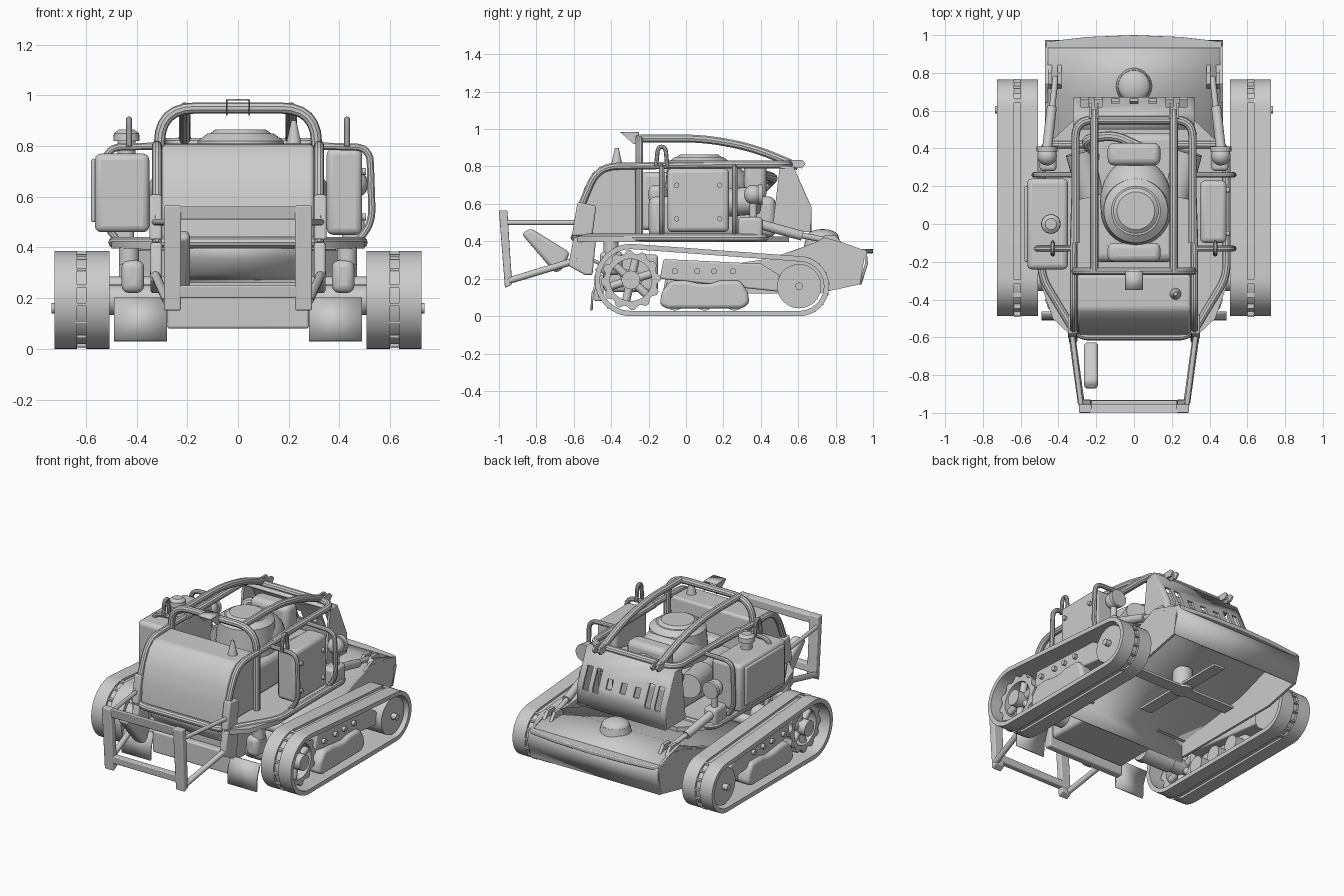
import bpy, bmesh
from math import sin, cos, pi, radians
from mathutils import Vector, Matrix

def add(name, bm, bevel=0):
    bmesh.ops.recalc_face_normals(bm, faces=bm.faces)
    me = bpy.data.meshes.new(name)
    bm.to_mesh(me)
    bm.free()
    o = bpy.data.objects.new(name, me)
    bpy.context.collection.objects.link(o)
    if bevel:
        m = o.modifiers.new("bevel", 'BEVEL')
        m.width, m.segments, m.limit_method = bevel, 3, 'ANGLE'
    return o

def place(axis, p, a):
    return {'x': (a, p[0], p[1]), 'y': (p[0], a, p[1]), 'z': (p[0], p[1], a)}[axis]

def prism(name, pts, axis, a, b, bevel=0):
    bm = bmesh.new()
    lo = [bm.verts.new(place(axis, p, a)) for p in pts]
    hi = [bm.verts.new(place(axis, p, b)) for p in pts]
    bm.faces.new(lo)
    bm.faces.new(hi)
    for i in range(len(pts)):
        bm.faces.new((lo[i - 1], lo[i], hi[i], hi[i - 1]))
    return add(name, bm, bevel)

def box(name, x0, x1, y0, y1, z0, z1, bevel=0):
    return prism(name, [(x0, y0), (x1, y0), (x1, y1), (x0, y1)], 'z', z0, z1, bevel)

def ring(name, outer, inner, a, b):
    bm = bmesh.new()
    L = [[bm.verts.new(place('x', p, x)) for p in pts]
         for pts, x in ((outer, a), (outer, b), (inner, b), (inner, a))]
    for k in range(4):
        for i in range(len(outer)):
            bm.faces.new((L[k - 1][i - 1], L[k - 1][i], L[k][i], L[k][i - 1]))
    return add(name, bm)

def sheet(name, pts, x0, x1, t):
    bm = bmesh.new()
    rows = [[bm.verts.new((x, *p)) for x in (x0, x1)] for p in pts]
    for r, s in zip(rows, rows[1:]):
        bm.faces.new((r[0], r[1], s[1], s[0]))
    o = add(name, bm)
    m = o.modifiers.new("thickness", 'SOLIDIFY')
    m.thickness, m.offset = t, 0
    return o

def cyl(name, p0, p1, r, r2=None, n=24):
    p0, p1 = Vector(p0), Vector(p1)
    d = p1 - p0
    M = Matrix.Translation((p0 + p1) / 2) @ d.to_track_quat('Z', 'Y').to_matrix().to_4x4()
    bm = bmesh.new()
    bmesh.ops.create_cone(bm, cap_ends=True, segments=n, radius1=r,
                          radius2=r if r2 is None else r2, depth=d.length, matrix=M)
    return add(name, bm)

def ball(name, c, s):
    bm = bmesh.new()
    bmesh.ops.create_uvsphere(bm, u_segments=28, v_segments=16, radius=1,
                              matrix=Matrix.Translation(c) @ Matrix.Diagonal((*s, 1)))
    return add(name, bm)

def tube(name, pts, r, fillet=0.06, closed=False):
    P = [Vector(p) for p in pts]
    out, n = [], len(P)
    for i, p in enumerate(P):
        if not closed and i in (0, n - 1):
            out.append(p)
            continue
        ends = []
        for q in (P[i - 1], P[(i + 1) % n]):
            d = q - p
            ends.append(p + d.normalized() * min(fillet, d.length * 0.48))
        for k in range(7):
            t = k / 6
            out.append(ends[0] * (1 - t) ** 2 + p * 2 * t * (1 - t) + ends[1] * t * t)
    cu = bpy.data.curves.new(name, 'CURVE')
    cu.dimensions, cu.bevel_depth, cu.bevel_resolution, cu.use_fill_caps = '3D', r, 3, True
    sp = cu.splines.new('POLY')
    sp.points.add(len(out) - 1)
    for q, v in zip(sp.points, out):
        q.co = (*v, 1)
    sp.use_cyclic_u = closed
    bpy.context.collection.objects.link(bpy.data.objects.new(name, cu))

def circle(c, r, n=48, tooth=0):
    return [(c[0] + (r + (tooth if i % 4 < 2 else 0)) * cos(2 * pi * i / n),
             c[1] + (r + (tooth if i % 4 < 2 else 0)) * sin(2 * pi * i / n)) for i in range(n)]

# outline of a track around the drive sprocket and the idler
SPR, IDL = (-0.295, 0.193), (0.605, 0.16)
def track(off):
    pts = []
    for c, r, a0, a1 in ((SPR, 0.193, 86, 270), (IDL, 0.16, -90, 86)):
        for k in range(25):
            a = radians(a0 + (a1 - a0) * k / 24)
            pts.append((c[0] + (r - off) * cos(a), c[1] + (r - off) * sin(a)))
    return pts

for s, side in ((1, "right"), (-1, "left")):
    # tracks
    for part, a, b, o in (("outer", 0.635, 0.725, 0), ("inner", 0.507, 0.60, 0), ("middle", 0.60, 0.635, 0.014)):
        ring(f"{side}_{part}_belt", track(o), track(0.028), s * a, s * b)
    lugs = track(0.008)
    for i in [*range(1, 24, 3), *range(26, 49, 3)]:
        y, z = lugs[i]
        box(f"{side}_belt_lug", s * 0.60, s * 0.635, y - 0.012, y + 0.012, z - 0.006, z + 0.006)
    # drive sprocket
    ring(f"{side}_sprocket", circle(SPR, 0.142, 48, 0.018), circle(SPR, 0.112), s * 0.59, s * 0.66)
    cyl(f"{side}_sprocket_hub", (s * 0.50, *SPR), (s * 0.69, *SPR), 0.05)
    for k in range(6):
        a = k * pi / 3 + 0.3
        d = Vector((0, cos(a), sin(a)))
        c = Vector((s * 0.625, *SPR))
        cyl(f"{side}_sprocket_spoke", c + d * 0.04, c + d * 0.122, 0.022, n=12)
    # idler wheel, road rollers and frame
    cyl(f"{side}_idler", (s * 0.53, *IDL), (s * 0.70, *IDL), 0.118, n=40)
    cyl(f"{side}_idler_hub", (s * 0.70, *IDL), (s * 0.735, *IDL), 0.02)
    for y in (-0.06, 0.1, 0.26):
        cyl(f"{side}_road_roller", (s * 0.53, y, 0.083), (s * 0.60, y, 0.083), 0.053)
    prism(f"{side}_track_frame", [(-0.14, 0.2), (0.5, 0.13), (0.5, 0.22), (0.4, 0.28), (-0.12, 0.305)], 'x', s * 0.55, s * 0.66, 0.01)
    prism(f"{side}_roller_guard", [(-0.14, 0.06), (-0.1, 0.04), (0.3, 0.04), (0.34, 0.07), (0.33, 0.13),
          (0.29, 0.19), (0.18, 0.19), (0.13, 0.175), (0.07, 0.175), (0.0, 0.19), (-0.08, 0.19), (-0.13, 0.13)], 'x', s * 0.60, s * 0.69, 0.02)
    for y in (-0.06, 0.06, 0.15, 0.25):
        cyl(f"{side}_frame_bolt", (s * 0.65, y, 0.24), (s * 0.68, y, 0.24), 0.016, n=12)
    # drive motor, axle beam and mounting arms
    cyl(f"{side}_drive_motor", (s * 0.30, *SPR), (s * 0.52, *SPR), 0.06)
    box(f"{side}_motor_bracket", s * 0.37, s * 0.46, -0.46, -0.34, 0.22, 0.35, 0.03)
    cyl(f"{side}_motor_neck", (s * 0.43, -0.4, 0.33), (s * 0.43, -0.4, 0.40), 0.04)
    cyl(f"{side}_track_cross_beam", (s * 0.25, -0.08, 0.25), (s * 0.6, -0.08, 0.25), 0.035)
    # rubber flaps beside the front plate
    sheet(f"{side}_front_flap", [(-0.47, 0.2), (-0.50, 0.12), (-0.505, 0.03)], s * 0.28, s * 0.49, 0.012)
    # side guard hoops
    for y in (-0.13, 0.26):
        tube(f"{side}_side_hoop", [(s * 0.31, y, 0.8), (s * 0.52, y, 0.795), (s * 0.53, y, 0.5), (s * 0.47, y, 0.42)], 0.015)
    tube(f"{side}_lift_eye", [(s * 0.43, -0.16, 0.8), (s * 0.43, -0.15, 0.905), (s * 0.43, -0.11, 0.905), (s * 0.43, -0.10, 0.8)], 0.012, 0.03)
    # cage rails
    tube(f"{side}_hood_tube", [(s * 0.32, -0.59, 0.42), (s * 0.32, -0.57, 0.57), (s * 0.32, -0.47, 0.8), (s * 0.32, -0.1, 0.805), (s * 0.31, 0.2, 0.81)], 0.02, 0.1)
    tube(f"{side}_top_rail", [(s * 0.21, -0.25, 0.95), (s * 0.21, 0.1, 0.95), (s * 0.21, 0.36, 0.9), (s * 0.21, 0.6, 0.80)], 0.022, 0.12)
    for x in (0.185, 0.225):
        prism(f"{side}_rail_clevis", [(0.54, 0.80), (0.56, 0.835), (0.62, 0.835), (0.64, 0.815), (0.62, 0.79)], 'x', s * x, s * (x + 0.012))
    # work lights on pods
    ball(f"{side}_work_light", (s * 0.46, 0.36, 0.65), (0.052, 0.05, 0.052))
    cyl(f"{side}_light_rim", (s * 0.46, 0.385, 0.65), (s * 0.46, 0.41, 0.65), 0.055)
    cyl(f"{side}_light_post", (s * 0.46, 0.36, 0.5), (s * 0.46, 0.36, 0.62), 0.02)
    box(f"{side}_light_pod", s * 0.41, s * 0.50, 0.28, 0.41, 0.40, 0.53, 0.02)
    # deck lift cylinders
    cyl(f"{side}_deck_cylinder", (s * 0.46, 0.40, 0.49), (s * 0.435, 0.62, 0.43), 0.026)
    cyl(f"{side}_deck_rod", (s * 0.435, 0.6, 0.435), (s * 0.415, 0.78, 0.40), 0.016)
    for x in (0.385, 0.435):
        prism(f"{side}_deck_clevis", [(0.7, 0.36), (0.74, 0.43), (0.8, 0.43), (0.86, 0.36)], 'x', s * x, s * (x + 0.02))
    # front bumper side members
    prism(f"{side}_bumper_post", [(-1.0, 0.565), (-0.955, 0.565), (-0.93, 0.17), (-0.968, 0.15)], 'x', s * 0.225, s * 0.292, 0.006)
    cyl(f"{side}_upper_arm", (s * 0.28, -0.96, 0.5), (s * 0.33, -0.57, 0.5), 0.013, n=12)
    cyl(f"{side}_lower_arm", (s * 0.28, -0.945, 0.19), (s * 0.33, -0.58, 0.3), 0.018, n=12)
    prism(f"{side}_upper_bracket", [(-0.61, 0.43), (-0.58, 0.61), (-0.48, 0.59), (-0.5, 0.43)], 'x', s * 0.30, s * 0.35, 0.01)
    prism(f"{side}_lower_bracket", [(-0.63, 0.27), (-0.6, 0.42), (-0.48, 0.42), (-0.5, 0.22), (-0.54, 0.22)], 'x', s * 0.30, s * 0.345, 0.01)
    # deck side walls and rear shroud side walls
    prism(f"{side}_deck_wall", [(-0.1, 0.12), (-0.1, 0.22), (0.45, 0.30), (0.68, 0.39), (0.74, 0.42), (0.82, 0.40), (0.96, 0.35), (0.93, 0.17), (0.7, 0.12)], 'x', s * 0.455, s * 0.47)
    prism(f"{side}_shroud_wall", [(0.46, 0.45), (0.5, 0.79), (0.57, 0.79), (0.665, 0.58), (0.665, 0.45)], 'x', s * 0.305, s * 0.32)

# front bumper cross bars and ram
prism("bumper_top_bar", [(-1.0, 0.565), (-0.955, 0.56), (-0.955, 0.51), (-0.99, 0.51)], 'x', -0.29, 0.29, 0.006)
prism("bumper_bottom_bar", [(-0.975, 0.25), (-0.935, 0.25), (-0.93, 0.20), (-0.97, 0.20)], 'x', -0.29, 0.29, 0.006)
prism("bumper_ram_cover", [(-0.88, 0.44), (-0.83, 0.47), (-0.62, 0.34), (-0.66, 0.25), (-0.70, 0.23)], 'x', -0.265, -0.19, 0.02)

# chassis, front plates and floor
box("chassis", -0.27, 0.27, -0.44, -0.15, 0.13, 0.33, 0.02)
box("front_lower_plate", -0.28, 0.28, -0.49, -0.44, 0.08, 0.22, 0.01)
sheet("front_curved_panel", [(-0.56, 0.42), (-0.55, 0.36), (-0.50, 0.30), (-0.44, 0.27)], -0.24, 0.24, 0.02)
floor = [(0.34, -0.585), (0.43, -0.5), (0.5, -0.3), (0.48, 0.4), (0.32, 0.55)]
prism("floor_plate", floor + [(-x, y) for x, y in reversed(floor)], 'z', 0.395, 0.425)
tube("frame_tube", [(0.3, -0.595, 0.42), (0.49, -0.28, 0.42), (0.49, 0.42, 0.42),
     (-0.49, 0.42, 0.42), (-0.49, -0.28, 0.42), (-0.3, -0.595, 0.42)], 0.022, 0.07, True)

# hood
prism("hood", [(-0.585, 0.43), (-0.575, 0.56), (-0.545, 0.68), (-0.5, 0.765), (-0.45, 0.805), (-0.27, 0.81), (-0.25, 0.43)], 'x', -0.3, 0.3, 0.015)
cyl("hood_beacon", (0.22, -0.37, 0.81), (0.22, -0.37, 0.9), 0.03, 0.01)

# roll cage
tube("roll_bar", [(-0.31, -0.25, 0.42), (-0.31, -0.25, 0.95), (0.31, -0.25, 0.95), (0.31, -0.25, 0.42)], 0.022, 0.14)
tube("rear_cage_loop", [(-0.31, -0.1, 0.81), (-0.31, 0.55, 0.81), (0.31, 0.55, 0.81), (0.31, -0.1, 0.81)], 0.022, 0.09)
sheet("antenna_bracket", [(-0.35, 0.982), (-0.25, 0.982)], -0.045, 0.045, 0.006)
for x in (-0.048, 0.042):
    prism("antenna_gusset", [(-0.35, 0.982), (-0.25, 0.982), (-0.25, 0.92), (-0.28, 0.92)], 'x', x, x + 0.006)

# engine
box("engine_block", -0.22, 0.22, -0.2, 0.48, 0.42, 0.64, 0.04)
ball("engine_cover", (0.01, 0.12, 0.69), (0.19, 0.23, 0.15))
cyl("fan_cover", (0.01, 0.07, 0.64), (0.01, 0.07, 0.82), 0.185, 0.17, 40)
cyl("fan_cover_shoulder", (0.01, 0.07, 0.82), (0.01, 0.07, 0.85), 0.17, 0.13, 40)
cyl("fan_cap", (0.01, 0.07, 0.85), (0.01, 0.07, 0.865), 0.12, 0.10, 32)
box("air_filter", -0.14, 0.14, 0.31, 0.43, 0.62, 0.83, 0.035)
box("starter_housing", -0.14, 0.14, -0.2, -0.1, 0.6, 0.70, 0.03)
for x in (-0.25, 0.25):
    cyl("cylinder_head", (x * 0.9, 0.15, 0.6), (x * 1.15, 0.38, 0.62), 0.075)
tube("intake_hose", [(-0.2, 0.35, 0.62), (-0.27, 0.45, 0.72), (-0.1, 0.47, 0.74), (0.05, 0.4, 0.76)], 0.025)

# fuel tank on the left, oil tank on the right
box("fuel_tank", -0.565, -0.35, -0.24, 0.24, 0.46, 0.77, 0.025)
box("fuel_tank_panel", -0.58, -0.56, -0.2, 0.2, 0.5, 0.75, 0.008)
cyl("fuel_filler_neck", (-0.44, 0, 0.76), (-0.44, 0, 0.82), 0.035)
cyl("fuel_cap", (-0.44, 0, 0.82), (-0.44, 0, 0.85), 0.052, 0.05)
cyl("fuel_cap_top", (-0.44, 0, 0.85), (-0.44, 0, 0.865), 0.05, 0.03)
box("oil_tank", 0.35, 0.49, -0.1, 0.23, 0.45, 0.79, 0.025)
for z in (0.52, 0.7):
    for y in (-0.05, 0.18):
        cyl("oil_tank_bolt", (0.48, y, z), (0.505, y, z), 0.014, n=12)

# slotted rear shroud
shroud = sheet("rear_shroud", [(0.5, 0.795), (0.57, 0.795), (0.665, 0.58), (0.665, 0.45)], -0.32, 0.32, 0.014)
for x in (-0.26, -0.19, -0.1, 0, 0.1, 0.19, 0.26):
    tall = 0.07 if abs(x) > 0.15 else 0.03
    cut = box("slot_cutter", x - 0.02, x + 0.02, 0.54, 0.75, 0.63 - tall, 0.63 + tall)
    cut.hide_render = True
    cut.hide_set(True)
    m = shroud.modifiers.new("slot", 'BOOLEAN')
    m.operation, m.object = 'DIFFERENCE', cut

# mower deck, motor dome and blade
sheet("deck_shell", [(-0.12, 0.10), (-0.1, 0.22), (0.45, 0.30), (0.68, 0.38), (0.8, 0.385), (0.96, 0.345), (0.965, 0.28), (0.93, 0.17)], -0.47, 0.47, 0.016)
lip = [(-0.465, 0.93), (-0.465, 0.965), (-0.25, 0.99), (0, 1.0), (0.25, 0.99), (0.465, 0.965), (0.465, 0.93)]
prism("deck_rear_lip", lip, 'z', 0.335, 0.36, 0.005)
cyl("deck_motor_base", (0, 0.73, 0.37), (0, 0.73, 0.43), 0.10, 0.085, 36)
ball("deck_motor_dome", (0, 0.73, 0.425), (0.085, 0.085, 0.04))
cyl("blade_spindle", (0, 0.45, 0.16), (0, 0.45, 0.30), 0.06)
box("blade_long", -0.36, 0.36, 0.41, 0.49, 0.16, 0.175)
box("blade_cross", -0.04, 0.04, 0.11, 0.79, 0.175, 0.19)

# convert tubes and smooth everything with sharp edges kept
bpy.ops.object.select_all(action='DESELECT')
for o in bpy.data.objects:
    if o.type == 'CURVE':
        o.select_set(True)
        bpy.context.view_layer.objects.active = o
bpy.ops.object.convert(target='MESH')
for o in bpy.data.objects:
    if not o.hide_render:
        o.select_set(True)
bpy.ops.object.shade_smooth_by_angle(angle=radians(35))
